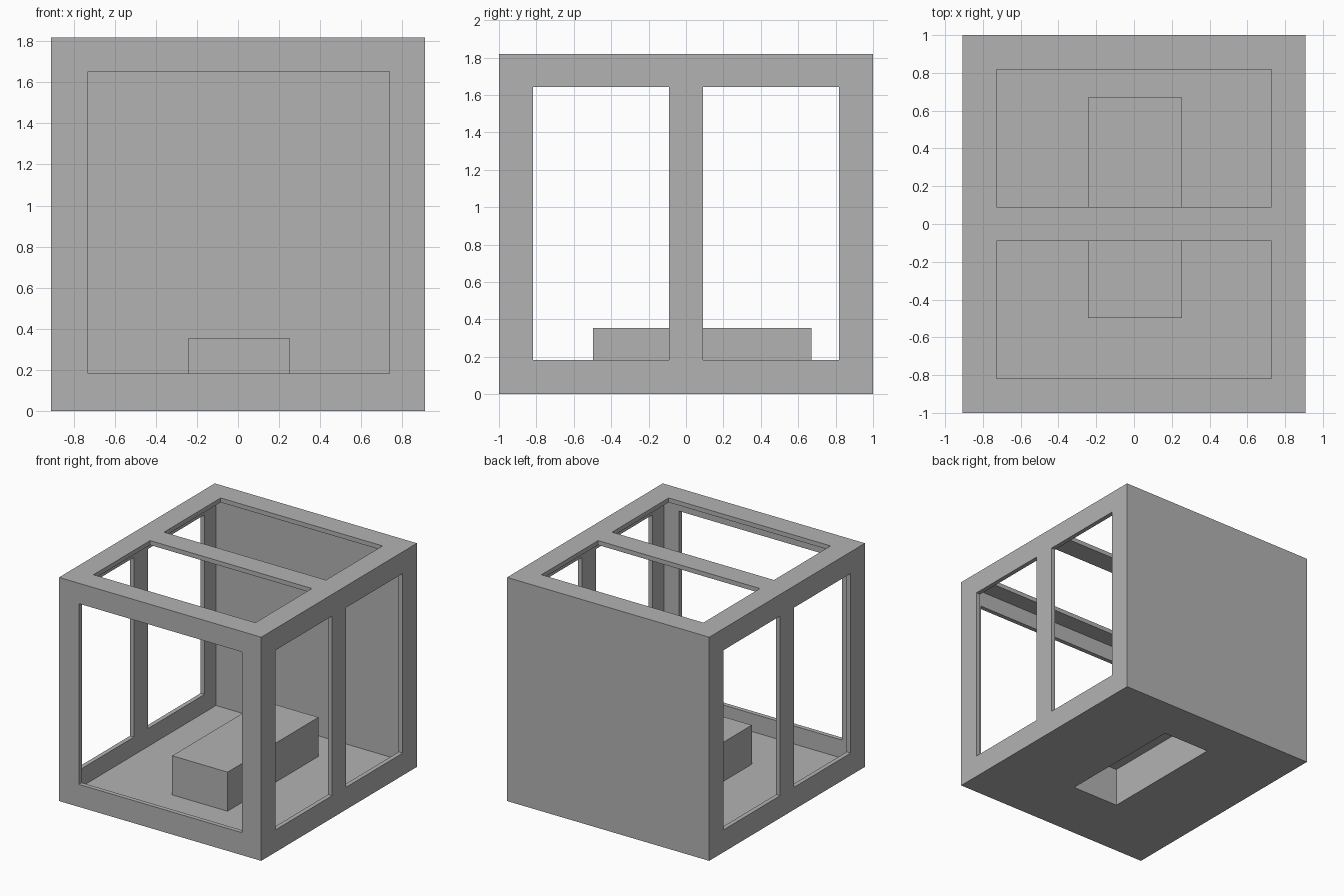
import bpy
import bmesh
from mathutils import Vector

# Remove the default cube only
default = bpy.data.objects.get("Cube")
if default:
    bpy.data.objects.remove(default, do_unlink=True)

T = 0.036                       # sheet thickness
X, Y, Z = 0.909, 1.0, 1.818     # half width, half depth, height

grey = bpy.data.materials.new("plain grey")
grey.use_nodes = True
colour = (0.45, 0.45, 0.45, 1.0)
grey.diffuse_color = colour
grey.node_tree.nodes["Principled BSDF"].inputs["Base Color"].default_value = colour


def box(name, low, high):
    """Axis-aligned box between two corners."""
    low, high = Vector(low), Vector(high)
    bm = bmesh.new()
    bmesh.ops.create_cube(bm, size=1)
    bmesh.ops.scale(bm, verts=bm.verts, vec=high - low)
    bmesh.ops.translate(bm, verts=bm.verts, vec=(low + high) / 2)
    mesh = bpy.data.meshes.new(name)
    bm.to_mesh(mesh)
    bm.free()
    mesh.materials.append(grey)
    obj = bpy.data.objects.new(name, mesh)
    bpy.context.collection.objects.link(obj)
    return obj


def cut(target, low, high):
    """Subtract a box from the target and discard the cutter."""
    cutter = box("cutter", low, high)
    cutter.hide_render = True
    mod = target.modifiers.new("cut", "BOOLEAN")
    mod.operation = "DIFFERENCE"
    mod.solver = "EXACT"
    mod.object = cutter
    bpy.context.view_layer.objects.active = target
    bpy.ops.object.modifier_apply(modifier=mod.name)
    bpy.data.objects.remove(cutter, do_unlink=True)


# Hollow room with a solid back wall
room = box("room_shell", (-X, -Y, 0), (X, Y, Z))
cut(room, (-X + T, -Y + T, T), (X - T, Y - T, Z - T))

# Front opening
cut(room, (-0.73, -1.2, 0.183), (0.737, -0.9, 1.652))

# Paired side windows and roof openings, either side of the middle bar
for y0, y1 in ((-0.817, -0.09), (0.09, 0.817)):
    cut(room, (-1.2, y0, 0.182), (-0.8, y1, 1.642))
    cut(room, (0.8, y0, 0.182), (1.2, y1, 1.642))
    cut(room, (-0.728, y0, 1.7), (0.728, y1, 2.0))

# Bench on the floor, hollow and open underneath
low, high = Vector((-0.244, -0.497, T)), Vector((0.254, 0.67, 0.354))
bench = box("bench", low, high)
inner_low = (low.x + T, low.y + T, -0.1)
inner_high = (high.x - T, high.y - T, high.z - T)
for part in (room, bench):
    cut(part, inner_low, inner_high)
